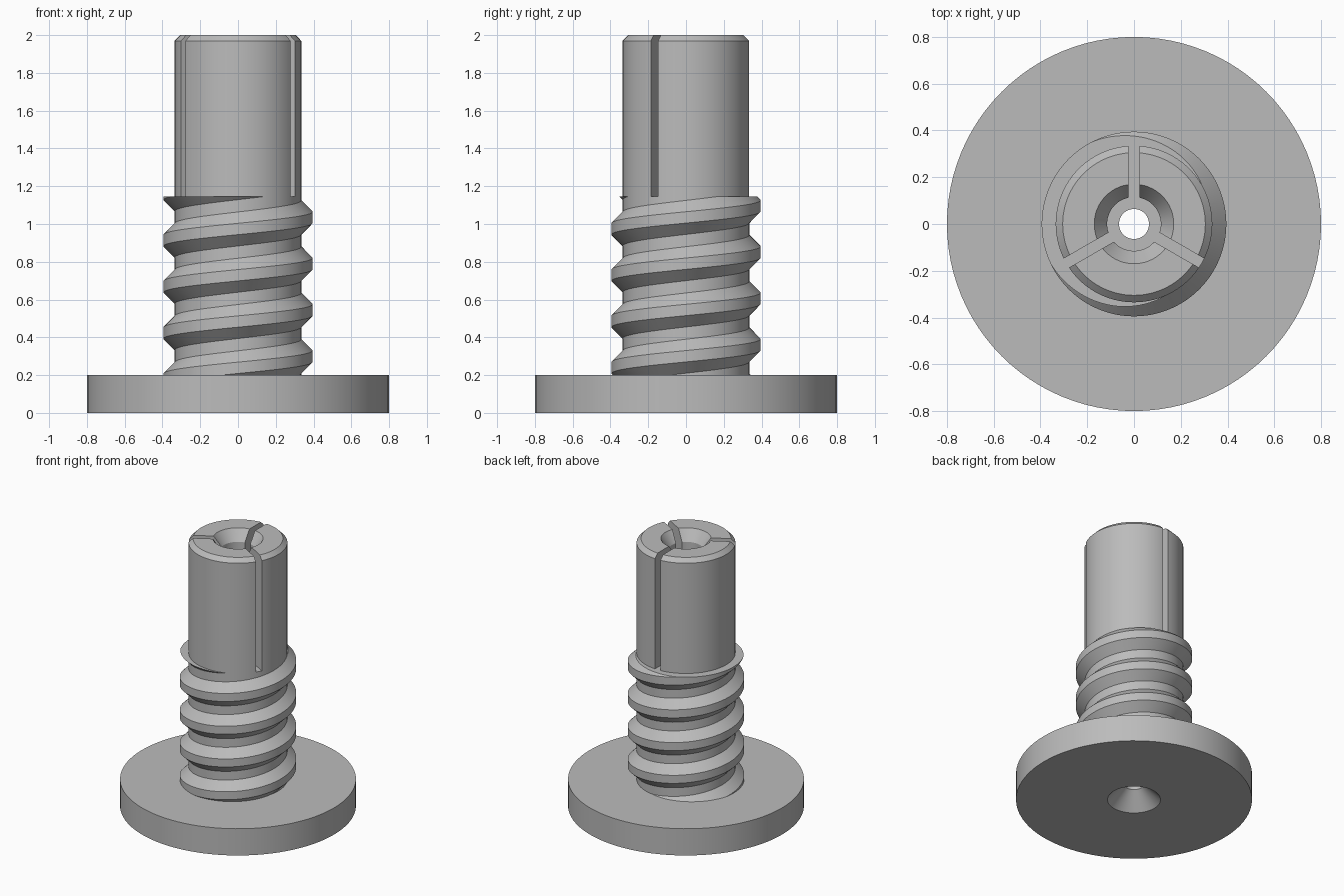
import bpy, bmesh
from math import cos, sin, pi, radians
from mathutils import Matrix, Vector

old = bpy.data.objects.get("Cube")
if old:
    bpy.data.objects.remove(old, do_unlink=True)

FLANGE_TOP = 0.2
THREAD_TOP = 1.145
SEGMENTS = 96

grey = bpy.data.materials.new("plain grey")
grey.use_nodes = True
colour = (0.5, 0.5, 0.5, 1)
grey.diffuse_color = colour
grey.node_tree.nodes["Principled BSDF"].inputs["Base Color"].default_value = colour


def make_object(name, bm):
    bmesh.ops.recalc_face_normals(bm, faces=bm.faces)
    mesh = bpy.data.meshes.new(name)
    bm.to_mesh(mesh)
    bm.free()
    mesh.materials.append(grey)
    obj = bpy.data.objects.new(name, mesh)
    bpy.context.collection.objects.link(obj)
    return obj


def activate(obj):
    bpy.ops.object.select_all(action='DESELECT')
    obj.select_set(True)
    bpy.context.view_layer.objects.active = obj


def sweep(bm, profile, steps, turns, rise, closed):
    """Turn a closed (radius, height) profile about z, rising if helical."""
    rings = []
    for i in range(steps if closed else steps + 1):
        a = 2 * pi * turns * i / steps
        rings.append([bm.verts.new((r * cos(a), r * sin(a), z + rise * i / steps))
                      for r, z in profile])
    n = len(profile)
    for i in range(steps):
        a, b = rings[i], rings[(i + 1) % len(rings)]
        for j in range(n):
            k = (j + 1) % n
            bm.faces.new((a[j], b[j], b[k], a[k]))
    if not closed:
        bm.faces.new(rings[0])
        bm.faces.new(rings[-1])


# Flange and hollow post, countersunk at both ends
bm = bmesh.new()
sweep(bm, [(0.18, 0), (0.8, 0), (0.8, FLANGE_TOP), (0.335, FLANGE_TOP),
           (0.335, 1.97), (0.305, 2), (0.17, 2), (0.115, 1.92),
           (0.115, THREAD_TOP), (0.064, THREAD_TOP), (0.064, 0.116)],
      SEGMENTS, 1, 0, True)
body = make_object("flanged_post", bm)

# Three radial slots splitting the upper post
bm = bmesh.new()
for angle in (90, 210, 330):
    place = (Matrix.Rotation(radians(angle), 4, 'Z')
             @ Matrix.Translation((0.29, 0, THREAD_TOP + 0.5))
             @ Matrix.Diagonal((0.42, 0.045, 1, 1)))
    bmesh.ops.create_cube(bm, size=1, matrix=place)
cutter = make_object("slot_cutter", bm)
cutter.hide_render = True
cut = body.modifiers.new("slots", 'BOOLEAN')
cut.operation = 'DIFFERENCE'
cut.solver = 'EXACT'
cut.object = cutter
activate(body)
bpy.ops.object.modifier_apply(modifier=cut.name)
bpy.data.objects.remove(cutter, do_unlink=True)

# Helical thread, trimmed flat at the flange and below the slots
PITCH, TURNS, START = 0.245, 6, 0.055
bm = bmesh.new()
sweep(bm, [(0.325, START - 0.1), (0.395, START - 0.03),
           (0.395, START + 0.03), (0.325, START + 0.1)],
      SEGMENTS * TURNS, TURNS, PITCH * TURNS, False)
for height, up in ((FLANGE_TOP, -1), (THREAD_TOP, 1)):
    cut_geom = bmesh.ops.bisect_plane(
        bm, geom=bm.verts[:] + bm.edges[:] + bm.faces[:], dist=1e-6,
        plane_co=Vector((0, 0, height)), plane_no=Vector((0, 0, up)), clear_outer=True)
    rim = [e for e in cut_geom['geom_cut']
           if isinstance(e, bmesh.types.BMEdge) and e.is_boundary]
    bmesh.ops.triangle_fill(bm, edges=rim, use_beauty=True)
thread = make_object("screw_thread", bm)

for obj in (body, thread):
    activate(obj)
    bpy.ops.object.shade_smooth_by_angle(angle=radians(25))
